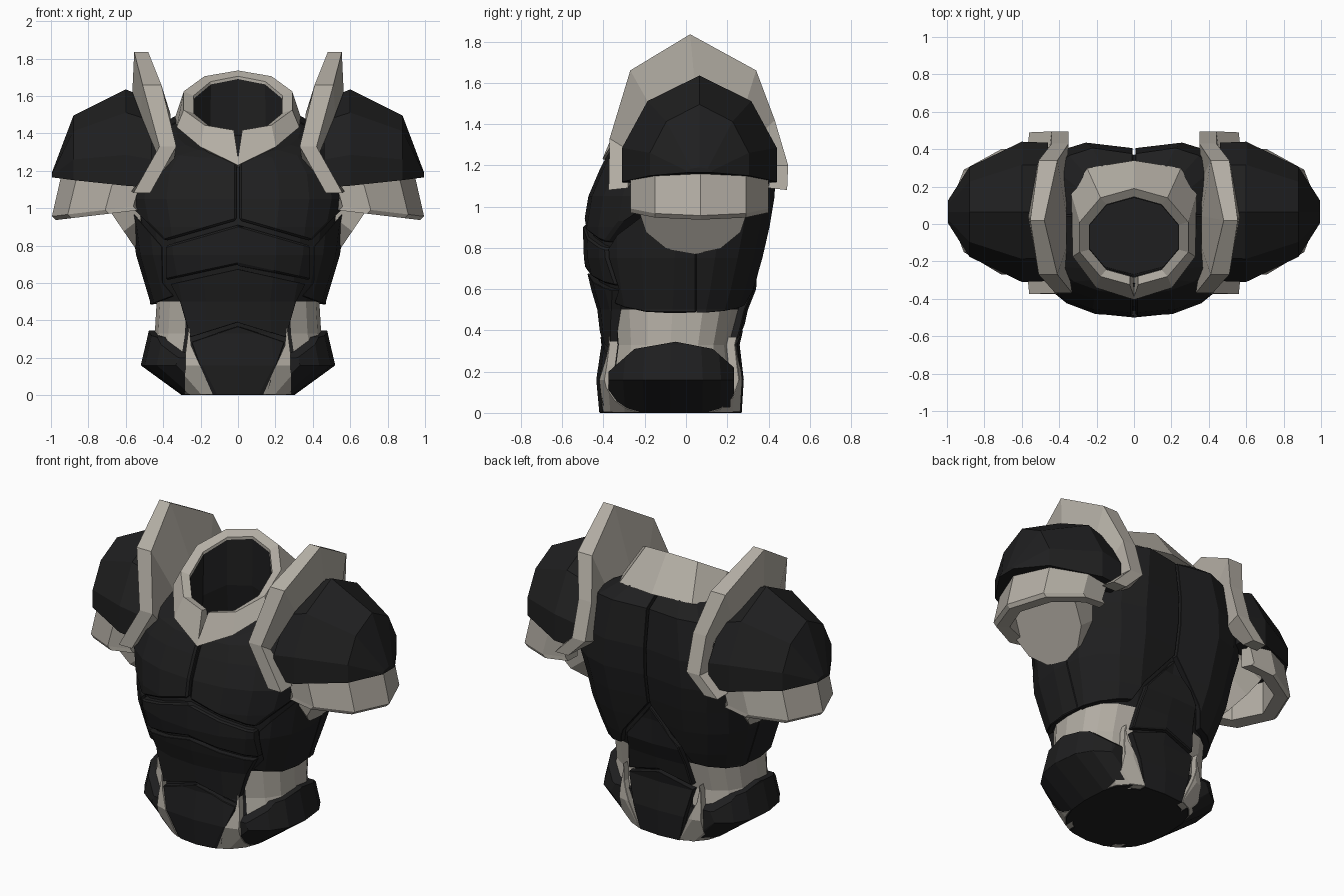
import bpy, bmesh, math
from mathutils import Vector

if "Cube" in bpy.data.objects:
    bpy.data.objects.remove(bpy.data.objects["Cube"])


def material(name, rgb):
    m = bpy.data.materials.new(name)
    m.diffuse_color = (*rgb, 1)
    m.use_nodes = True
    m.node_tree.nodes["Principled BSDF"].inputs["Base Color"].default_value = m.diffuse_color
    return m


BLACK = material("charcoal black", (0.0135, 0.0135, 0.014))
LIGHT = material("worn light grey", (0.45, 0.42, 0.37))


def loft(name, sections, mats, closed=False, caps=(True, True)):
    """Skin equal-length point loops; closed joins the last loop to the first."""
    bm = bmesh.new()
    loops = [[bm.verts.new(p) for p in s] for s in sections]
    n = len(loops[0])
    for i in range(len(loops) - (0 if closed else 1)):
        a, b = loops[i], loops[(i + 1) % len(loops)]
        for k in range(n):
            bm.faces.new((a[k], a[(k + 1) % n], b[(k + 1) % n], b[k]))
    if not closed:
        for use, loop in zip(caps, (loops[0], loops[-1])):
            if use:
                bm.faces.new(loop)
    bmesh.ops.recalc_face_normals(bm, faces=bm.faces)
    me = bpy.data.meshes.new(name)
    bm.to_mesh(me)
    bm.free()
    for m in mats:
        me.materials.append(m)
    ob = bpy.data.objects.new(name, me)
    bpy.context.collection.objects.link(ob)
    return ob


def bake(ob):
    dg = bpy.context.evaluated_depsgraph_get()
    me = bpy.data.meshes.new_from_object(ob.evaluated_get(dg))
    ob.modifiers.clear()
    ob.data = me


def cut(ob, tool, operation):
    mod = ob.modifiers.new("cut", 'BOOLEAN')
    mod.operation, mod.solver, mod.object = operation, 'EXACT', tool
    bake(ob)
    bpy.data.objects.remove(tool)


def prism(pts, axis, lo, hi, mat=BLACK):
    """Extrude an outline along x (outline is y,z) or y (outline is x,z)."""
    place = (lambda p, d: (d, *p)) if axis == 'x' else (lambda p, d: (p[0], d, p[1]))
    return loft("cutter", [[place(p, d) for p in pts] for d in (lo, hi)], [mat])


# Body form: height, half width, front y, back y, forward tilt
RINGS = [(0, .30, -.42, .27, 0), (.16, .52, -.435, .28, 0), (.33, .48, -.41, .26, 0),
         (.5, .47, -.43, .30, 0), (.6, .50, -.46, .34, 0), (.75, .545, -.495, .385, 0),
         (.9, .565, -.50, .42, 0), (1.05, .60, -.475, .445, 0), (1.2, .58, -.42, .45, .05),
         (1.36, .50, -.375, .42, .25), (1.44, .335, -.35, .28, .43)]


def body_ring(ring, shrink, n=20):
    z, w, yf, yb, tilt = ring
    mid, pts = (yf + yb) / 2, []
    for k in range(n):
        a = 2 * math.pi * k / n - math.pi / 2
        c, s = math.cos(a), math.sin(a)
        e = 2 / 2.35 if s < 0 else 2 / 2.9
        x = math.copysign(abs(c) ** e, c) * (w - shrink)
        y = mid + math.copysign(abs(s) ** e, s) * ((yb - yf) / 2 - shrink)
        if abs(c) < 1e-6 and s > 0 and z > .7:
            y -= .045                       # spine furrow
        pts.append((x, y, z + tilt * y))
    return pts


# Under-suit: light waist, black above, between the belly plates and on the base
core = loft("under_suit", [body_ring(r, .035) for r in RINGS], [BLACK, LIGHT], caps=(True, False))
for f in core.data.polygons:
    f.material_index = int(f.center.z < .5 and f.normal.z > -.95 and abs(f.center.x) > .25)


def plate(name, pts, lo, hi, axis='y', mirror=False, mat=BLACK, sink=0):
    """Armour plate: an outline stamped out of the body shell."""
    shell = [body_ring(r, sink) for r in RINGS] + [body_ring(r, .075) for r in reversed(RINGS)]
    ob = loft(name, shell, [mat], closed=True)
    if not mirror:
        pts = pts + [(-x, z) for x, z in reversed(pts) if x > 0]
    cut(ob, prism(pts, axis, lo, hi, mat), 'INTERSECT')
    bev = ob.modifiers.new("bevel", 'BEVEL')
    bev.width, bev.segments, bev.angle_limit = .012, 1, math.radians(55)
    if mirror:
        ob.modifiers.new("mirror", 'MIRROR').use_mirror_merge = False
    bake(ob)


# Front plates
plate("chest_plates", [(.008, .935), (.39, .825), (.6, 1.04), (.7, 1.7), (.008, 1.7)], -1, .05, mirror=True)
plate("upper_belly_plate", [(0, .91), (.385, .80), (.385, .615), (0, .70)], -1, -.05)
plate("middle_belly_plate", [(0, .675), (.36, .595), (.31, .5), (.255, .31), (0, .39)], -1, -.05)
plate("lower_belly_plate", [(0, .37), (.25, .285), (.115, -.1), (0, -.1)], -1, -.05)
plate("flank_plates", [(.405, .795), (.4, .6), (.34, .53), (.46, .485), (.7, .485), (.7, 1.02), (.6, 1.02)],
      -1, .05, mirror=True)
# Back plates
plate("back_plates", [(.008, .86), (.2, .63), (.25, .52), (.46, .485), (.7, .485), (.7, 1.75), (.008, 1.75)],
      .05, 1, mirror=True)
plate("lumbar_plate", [(0, .83), (.18, .62), (.22, .36), (0, .42)], .05, 1)
plate("tail_plate", [(0, .40), (.22, .335), (.11, -.1), (0, -.1)], .05, 1)
# Hip plates with arched tops, and the light strips beside them
plate("hip_plates", [(-.375, -.1), (-.375, .2), (-.25, .31), (-.05, .345), (.13, .31), (.232, .22), (.232, -.1)],
      .2, 1, axis='x', mirror=True)
STRIP = [(.135, .004), (.25, .265), (.262, .37), (.28, .23), (.285, .004)]
plate("front_waist_strips", STRIP, -1, -.05, mirror=True, mat=LIGHT, sink=-.004)
plate("back_waist_strips", STRIP, .05, 1, mirror=True, mat=LIGHT, sink=-.004)

# Collar: tilted ring of four-cornered sections
N = 10
collar, liner = [], [[], [], []]
for k in range(N):
    a = 2 * math.pi * k / N - math.pi / 2
    c, s = math.cos(a), math.sin(a)
    yi, yo = -.07 + .215 * s, -.07 + .26 * s
    if s > 0:                               # squarer skirt at the back
        foot = (.345 * math.copysign(abs(c) ** .6, c) if abs(c) > 1e-6 else 0,
                -.07 + .41 * s ** .5, 1.44 + .09 * s ** .5)
    else:
        foot = (.345 * c, -.07 + .335 * s, 1.44 + .21 * s ** 3)
    top = (.25 * c, yi, 1.555 + .7 * .215 * s)
    low = (.25 * c, yi, foot[2] - .02 * (1 - s))
    collar.append([top, (.305 * c, yo, 1.575 + .62 * .26 * s), foot, low])
    liner[0].append((.247 * c, -.07 + .212 * s, top[2] - .015))
    liner[1].append((.25 * c, -.07 + .21 * s, 1.3 + .1 * s))
    liner[2].append((.30 * c, -.03 + .24 * s, 1.0))
ring = loft("collar", collar, [LIGHT], closed=True)
cut(ring, prism([(-.035, 1.5), (.035, 1.5), (0, 1.27)], 'y', -.6, -.15, LIGHT), 'DIFFERENCE')
loft("neck_lining", liner, [BLACK], caps=(False, True))

# Shoulder rim stations: outer (y, z), inner (y, z), inside x, outside x
RIM = [(-.375, 1.08, -.28, 1.09, .47, .57), (-.37, 1.33, -.29, 1.28, .33, .43),
       (-.27, 1.66, -.18, 1.50, .41, .52), (.02, 1.835, .04, 1.62, .48, .565),
       (.34, 1.66, .29, 1.50, .41, .52), (.43, 1.42, .37, 1.36, .35, .45),
       (.495, 1.2, .41, 1.2, .35, .45), (.49, 1.08, .40, 1.09, .47, .57)]
# Shoulder dome: stations (x, half depth, base z, top z) and unit arch
DOME = [(.46, .37, 1.11, 1.58), (.60, .375, 1.12, 1.635), (.88, .24, 1.15, 1.495), (.995, .06, 1.165, 1.19)]
ARCH = [(-1, 0), (-1, .32), (-.67, .76), (0, 1), (.67, .76), (1, .32), (1, 0)]
# Lower guard path (x, y)
GUARD = [(.53, -.26), (.68, -.27), (.88, -.15), (.965, .07), (.88, .29), (.68, .40), (.53, .39)]

for side, s in (("right", 1), ("left", -1)):
    rim = []
    for yo, zo, yi, zi, xa, xb in RIM:
        lift = max(0, min(1, (zo - 1.1) / .3))     # inner wall leans in toward the neck
        deep = (s * (xa + (.36 - xa) * lift), yi + (.05 - yi) * .25 * lift, zi - .12 * lift)
        rim.append([(s * xa, yo, zo), (s * (xb - .01), yo, zo), (s * xb, yi, zi), deep])
    loft(side + "_shoulder_rim", rim, [LIGHT])
    loft(side + "_shoulder_dome",
         [[(s * x, .065 + hw * u, zb + (zt - zb) * v) for u, v in ARCH] for x, hw, zb, zt in DOME], [BLACK])
    guard = []
    for x, y in GUARD:
        inward = Vector((.5 - x, .065 - y)).normalized() * .07
        zb = .985 - .12 * (x - .56)
        guard.append([(s * (x - .02), y, 1.175), (s * (x + .03), y, zb + .02), (s * (x + .01), y, zb),
                      (s * (x + inward.x), y + inward.y, zb + .01),
                      (s * (x + inward.x), y + inward.y, 1.175)])
    loft(side + "_shoulder_guard", guard, [LIGHT])
    # Arm socket: short sleeve facing out and down
    sleeve = []
    for d, r in ((-.28, .23), (0, .265)):
        loop = []
        for k in range(12):
            a = 2 * math.pi * k / 12
            u, v = r * math.cos(a), r * math.sin(a)
            loop.append((s * (.685 + .82 * d + .56 * u), .035 + v, .985 - .56 * d + .82 * u))
        sleeve.append(loop)
    loft(side + "_arm_socket", sleeve, [LIGHT])
